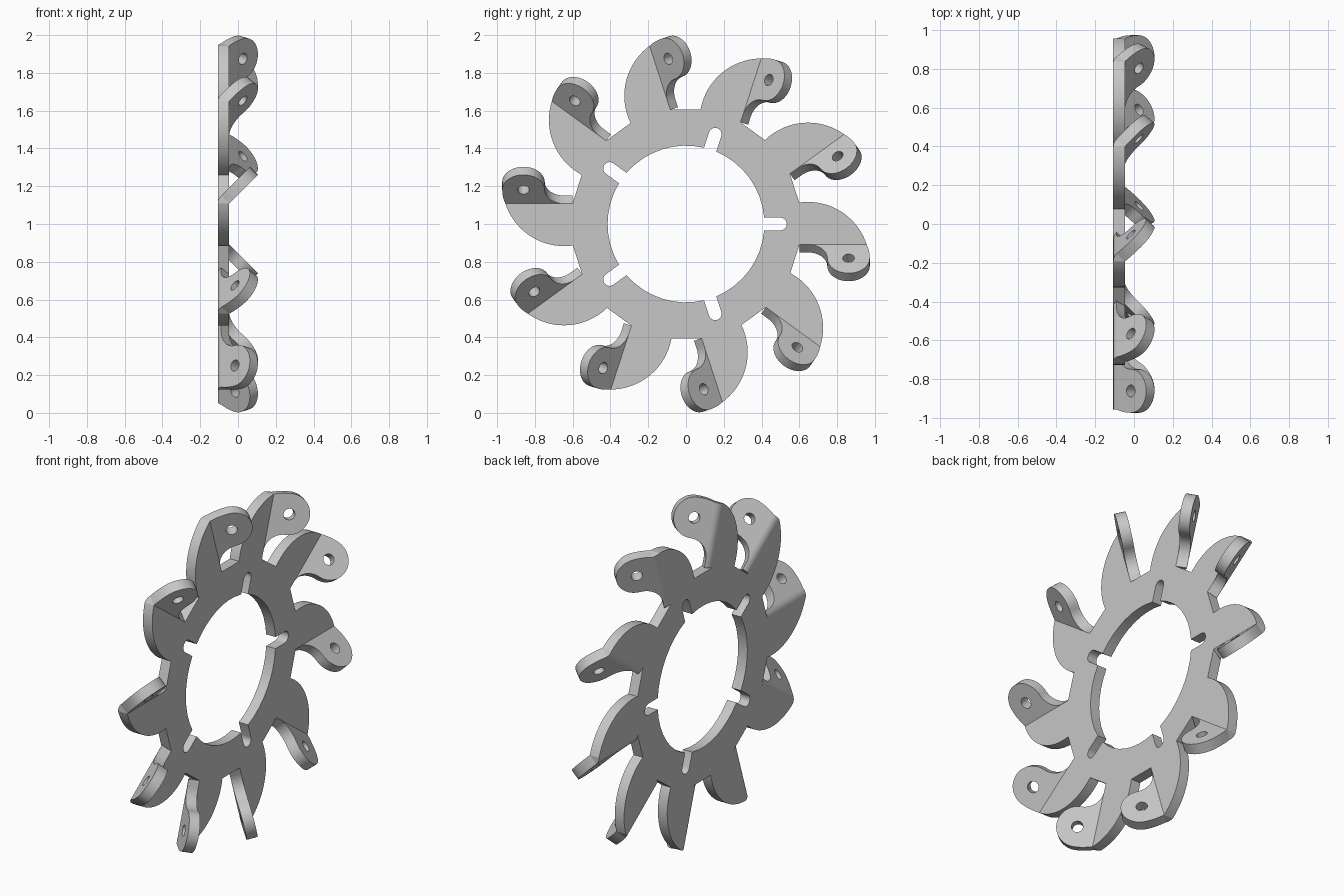
import bpy, bmesh
from math import sin, cos, asin, pi, radians
from mathutils import Matrix, Vector

cube = bpy.data.objects.get("Cube")
if cube:
    bpy.data.objects.remove(cube)

ARMS, SLOTS = 10, 5
THICK, FRONT = 0.06, -0.047       # sheet thickness, x of its front face
FOLD = -0.108                     # height of the fold line in arm space
HOOK = (0.645, -0.211)            # common centre of the hook arcs
R_IN, R_OUT = 0.103, 0.328
R_LOBE = (R_OUT - R_IN) / 2
BORE, SLOT_END, SLOT_HALF = 0.415, 0.534, 0.034
BEND = radians(45)

steel = bpy.data.materials.new("plain_grey")
steel.use_nodes = True
grey = (0.57, 0.57, 0.57, 1)
steel.diffuse_color = grey
steel.node_tree.nodes["Principled BSDF"].inputs["Base Color"].default_value = grey


def arc(centre, r, a, b, n):
    steps = [a + (b - a) * i / n for i in range(n + 1)]
    return [(centre[0] + r * cos(t), centre[1] + r * sin(t)) for t in steps]


def turn(points, t):
    return [(u * cos(t) - v * sin(t), u * sin(t) + v * cos(t)) for u, v in points]


def sheet(bm, loops):
    """Fill flat loops in the yz plane and thicken them towards -x."""
    edges = []
    for loop in loops:
        vs = [bm.verts.new((0, u, v)) for u, v in loop]
        edges += [bm.edges.new((vs[i - 1], vs[i])) for i in range(len(vs))]
    bmesh.ops.triangle_fill(bm, edges=edges, use_beauty=True, use_dissolve=False)
    out = bmesh.ops.extrude_face_region(bm, geom=bm.faces[:])
    moved = [g for g in out["geom"] if isinstance(g, bmesh.types.BMVert)]
    bmesh.ops.translate(bm, verts=moved, vec=(-THICK, 0, 0))


def finish(bm, name):
    bmesh.ops.recalc_face_normals(bm, faces=bm.faces[:])
    mesh = bpy.data.meshes.new(name)
    bm.to_mesh(mesh)
    bm.free()
    mesh.materials.append(steel)
    mesh.polygons.foreach_set("use_smooth", [True] * len(mesh.polygons))
    mesh.set_sharp_from_angle(angle=radians(30))
    return mesh


def place(name, mesh, matrix):
    ob = bpy.data.objects.new(name, mesh)
    bpy.context.collection.objects.link(ob)
    ob.matrix_world = matrix


# Ring plate: curved arms outside, slotted bore inside
fold_angle = asin((FOLD - HOOK[1]) / R_OUT)
fold_start, fold_end = 0.601, HOOK[0] + R_OUT * cos(fold_angle)
arm = [(fold_start, FOLD)] + arc(HOOK, R_OUT, fold_angle, radians(98), 20)
outer = [p for k in range(ARMS) for p in turn(arm, 2 * pi * k / ARMS)]

edge = asin(SLOT_HALF / BORE)
slot = arc((SLOT_END - SLOT_HALF, 0), SLOT_HALF, -pi / 2, pi / 2, 8)
slot += arc((0, 0), BORE, edge, 2 * pi / SLOTS - edge, 8)
inner = [p for k in range(SLOTS) for p in turn(slot, 2 * pi * k / SLOTS)]

bm = bmesh.new()
sheet(bm, [outer, inner])
stand = Matrix.Translation((FRONT, 0, 1))
place("ring_plate", finish(bm, "ring_plate"), stand)

# Bent tab: hooked lobe with a hole, drawn relative to the fold line
lobe = (HOOK[0] + R_IN + R_LOBE, HOOK[1])
outline = arc(HOOK, R_OUT, fold_angle, 0, 5)
outline += arc(lobe, R_LOBE, 0, -pi, 20)[1:]
outline += arc(HOOK, R_IN, 0, pi / 2, 12)[1:]
hole = arc(lobe, 0.031, 0, 2 * pi, 20)[:-1]
bm = bmesh.new()
sheet(bm, [[(u, v - FOLD) for u, v in loop] for loop in (outline, hole)])
bmesh.ops.rotate(bm, verts=bm.verts[:], cent=(0, 0, 0),
                 matrix=Matrix.Rotation(-BEND, 3, 'Y'))

# Rounded outside of the bend
section = [(0, 0)] + arc((0, 0), THICK, pi, pi + BEND, 6)
face = bm.faces.new([bm.verts.new((x, fold_start, z)) for x, z in section])
out = bmesh.ops.extrude_face_region(bm, geom=[face])
moved = [g for g in out["geom"] if isinstance(g, bmesh.types.BMVert)]
bmesh.ops.translate(bm, verts=moved, vec=(0, fold_end - fold_start, 0))
if face.is_valid and not any(len(e.link_faces) == 1 for e in face.edges):
    face.normal_update()
tab = finish(bm, "bent_tab")

for k in range(ARMS):
    spin = Matrix.Rotation(2 * pi * k / ARMS, 4, 'X')
    place(f"bent_tab_{k + 1}", tab, stand @ spin @ Matrix.Translation((0, 0, FOLD)))
